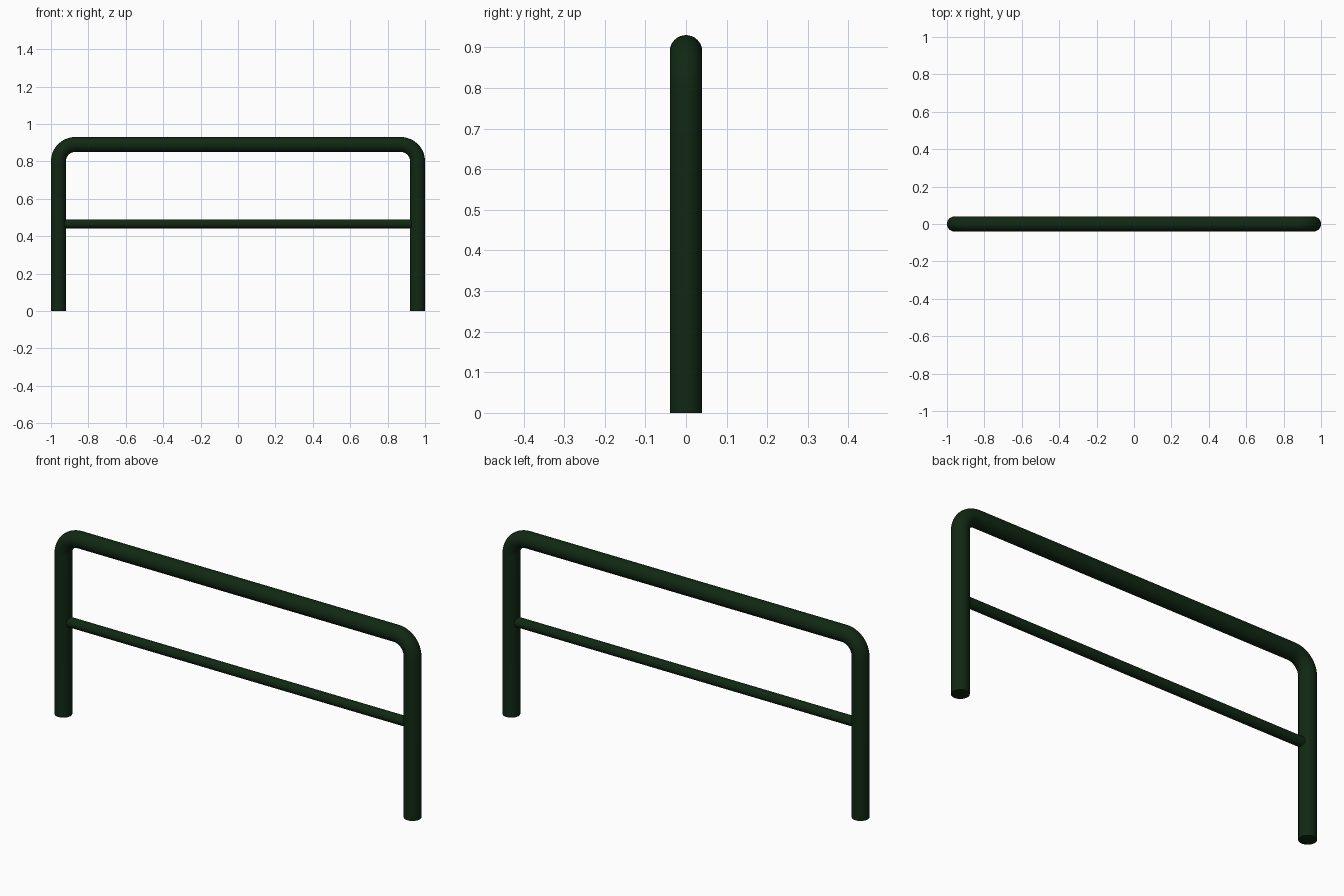
import bpy, bmesh, math
from mathutils import Vector

if "Cube" in bpy.data.objects:
    bpy.data.objects.remove(bpy.data.objects["Cube"])

green = bpy.data.materials.new("dark green paint")
green.diffuse_color = (0.0055, 0.021, 0.0065, 1)
green.use_nodes = True
green.node_tree.nodes["Principled BSDF"].inputs["Base Color"].default_value = green.diffuse_color

SIDES = 32


def tube(name, path, radius):
    """Sweep a circle along stations (x, z, heading angle) in the XZ plane."""
    bm = bmesh.new()
    rings = []
    for x, z, heading in path:
        across = Vector((-math.sin(heading), 0, math.cos(heading)))
        ring = []
        for i in range(SIDES):
            a = 2 * math.pi * i / SIDES
            offset = across * math.cos(a) + Vector((0, math.sin(a), 0))
            ring.append(bm.verts.new(Vector((x, 0, z)) + offset * radius))
        rings.append(ring)
    for r0, r1 in zip(rings, rings[1:]):
        for i in range(SIDES):
            j = (i + 1) % SIDES
            bm.faces.new((r0[i], r0[j], r1[j], r1[i]))
    bm.faces.new(rings[0])
    bm.faces.new(rings[-1])
    bmesh.ops.recalc_face_normals(bm, faces=bm.faces)
    mesh = bpy.data.meshes.new(name)
    bm.to_mesh(mesh)
    bm.free()
    mesh.materials.append(green)
    obj = bpy.data.objects.new(name, mesh)
    bpy.context.collection.objects.link(obj)
    bpy.ops.object.select_all(action='DESELECT')
    obj.select_set(True)
    bpy.context.view_layer.objects.active = obj
    bpy.ops.object.shade_smooth_by_angle(angle=math.radians(40))
    return obj


# Main hoop: leg, rounded corner, top rail, rounded corner, leg
R, HALF, TOP, BEND, STEPS = 0.04, 0.96, 0.89, 0.09, 12
left = [(-HALF, 0, math.pi / 2)]
for k in range(STEPS + 1):
    t = math.pi / 2 * k / STEPS
    left.append((-HALF + BEND - BEND * math.cos(t),
                 TOP - BEND + BEND * math.sin(t), math.pi / 2 - t))
right = [(-x, z, -h) for x, z, h in reversed(left)]
tube("hoop_frame", left + right, R)

# Thin middle rail running between the legs
tube("middle_rail", [(-HALF + 0.01, 0.466, 0), (HALF - 0.01, 0.466, 0)], 0.024)
